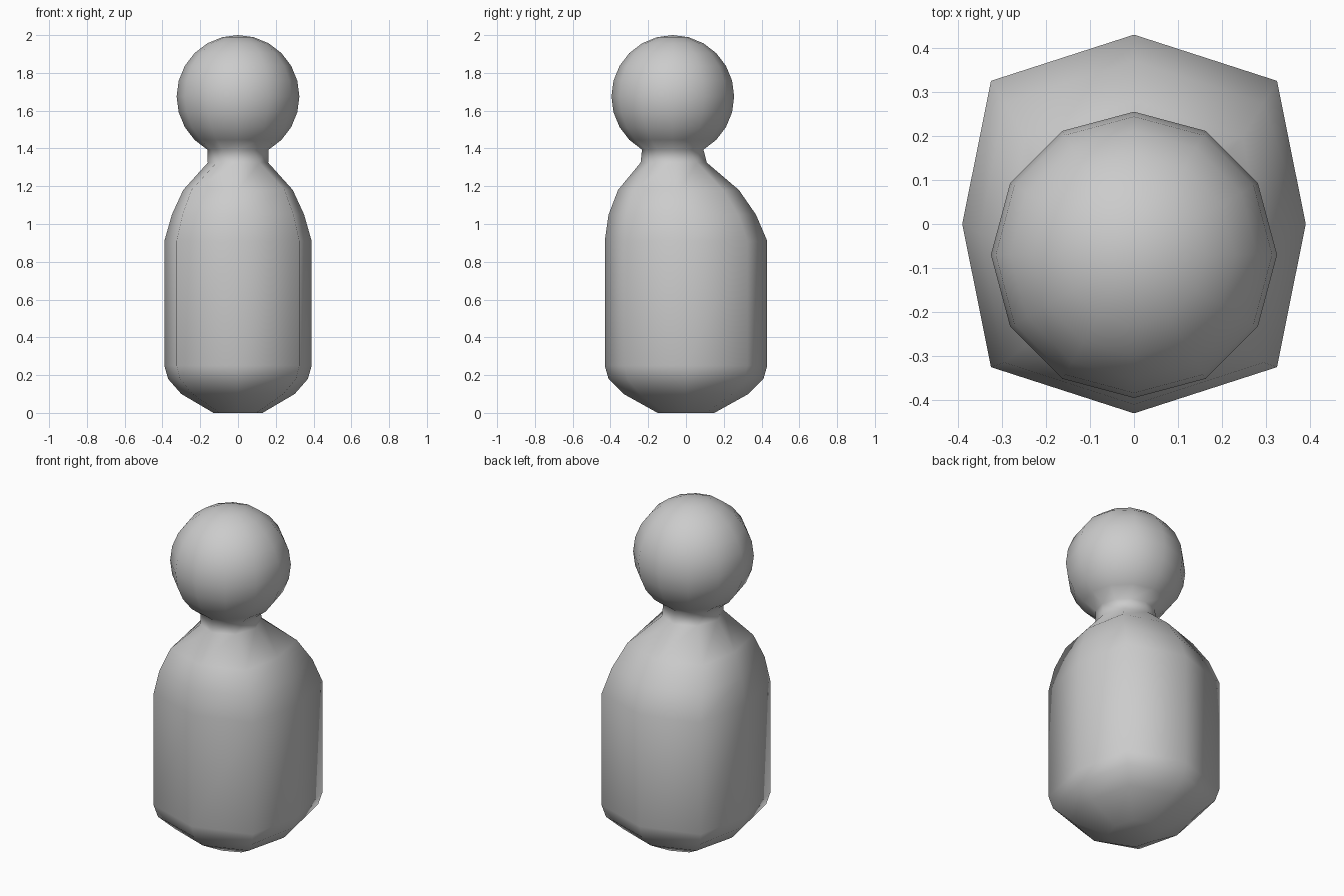
import bpy, bmesh
from math import sin, cos, radians, pi

if "Cube" in bpy.data.objects:
    bpy.data.objects.remove(bpy.data.objects["Cube"])

bm = bmesh.new()


def body_ring(z, rx, front, back, cx, cy):
    """Eight-sided ring, counter-clockwise from +x; cx, cy place the corners."""
    mid, ry = (front + back) / 2, (back - front) / 2
    pts = [(rx, mid), (rx * cx, mid + ry * cy), (0, back), (-rx * cx, mid + ry * cy),
           (-rx, mid), (-rx * cx, mid - ry * cy), (0, front), (rx * cx, mid - ry * cy)]
    return [bm.verts.new((x, y, z)) for x, y in pts]


def round_ring(z, r, y, n=12):
    return [bm.verts.new((r * cos(2 * pi * i / n), y + r * sin(2 * pi * i / n), z))
            for i in range(n)]


def bridge(a, b):
    """Join two rings; uneven counts are zipped with triangles."""
    na, nb = len(a), len(b)
    if na == nb:
        for i in range(na):
            j = (i + 1) % na
            bm.faces.new((a[i], a[j], b[j], b[i]))
        return
    i = j = 0
    while i < na or j < nb:
        if j == nb or (i < na and (i + 1) / na <= (j + 1) / nb):
            bm.faces.new((a[i], a[(i + 1) % na], b[j % nb]))
            i += 1
        else:
            bm.faces.new((a[i % na], b[(j + 1) % nb], b[j]))
            j += 1


# Body: z, half width, front y, back y, corner ratios
profile = [
    (0.00, 0.13, -0.15, 0.15, 0.75, 0.72),
    (0.10, 0.30, -0.33, 0.33, 0.80, 0.74),
    (0.18, 0.37, -0.41, 0.41, 0.83, 0.756),
    (0.25, 0.39, -0.43, 0.43, 0.833, 0.756),
    (0.91, 0.39, -0.43, 0.43, 0.833, 0.756),
    (1.05, 0.35, -0.41, 0.37, 0.84, 0.756),
    (1.18, 0.29, -0.36, 0.28, 0.85, 0.74),
    (1.325, 0.16, -0.24, 0.11, 0.71, 0.71),
]
rings = [body_ring(*row) for row in profile]

# Head: sphere rings continuing upward from the neck
HEAD_R, HEAD_Y, HEAD_Z = 0.325, -0.07, 1.675
for deg in range(-60, 76, 15):
    rings.append(round_ring(HEAD_Z + HEAD_R * sin(radians(deg)),
                            HEAD_R * cos(radians(deg)), HEAD_Y))

for lower, upper in zip(rings, rings[1:]):
    bridge(lower, upper)

# Base cap and crown
bm.faces.new(list(reversed(rings[0])))
crown = bm.verts.new((0, HEAD_Y, HEAD_Z + HEAD_R))
top = rings[-1]
for i in range(len(top)):
    bm.faces.new((top[i], top[(i + 1) % len(top)], crown))

bmesh.ops.recalc_face_normals(bm, faces=bm.faces)
for f in bm.faces:
    f.smooth = True

mesh = bpy.data.meshes.new("peg_figure")
bm.to_mesh(mesh)
bm.free()
bpy.context.collection.objects.link(bpy.data.objects.new("peg_figure", mesh))
